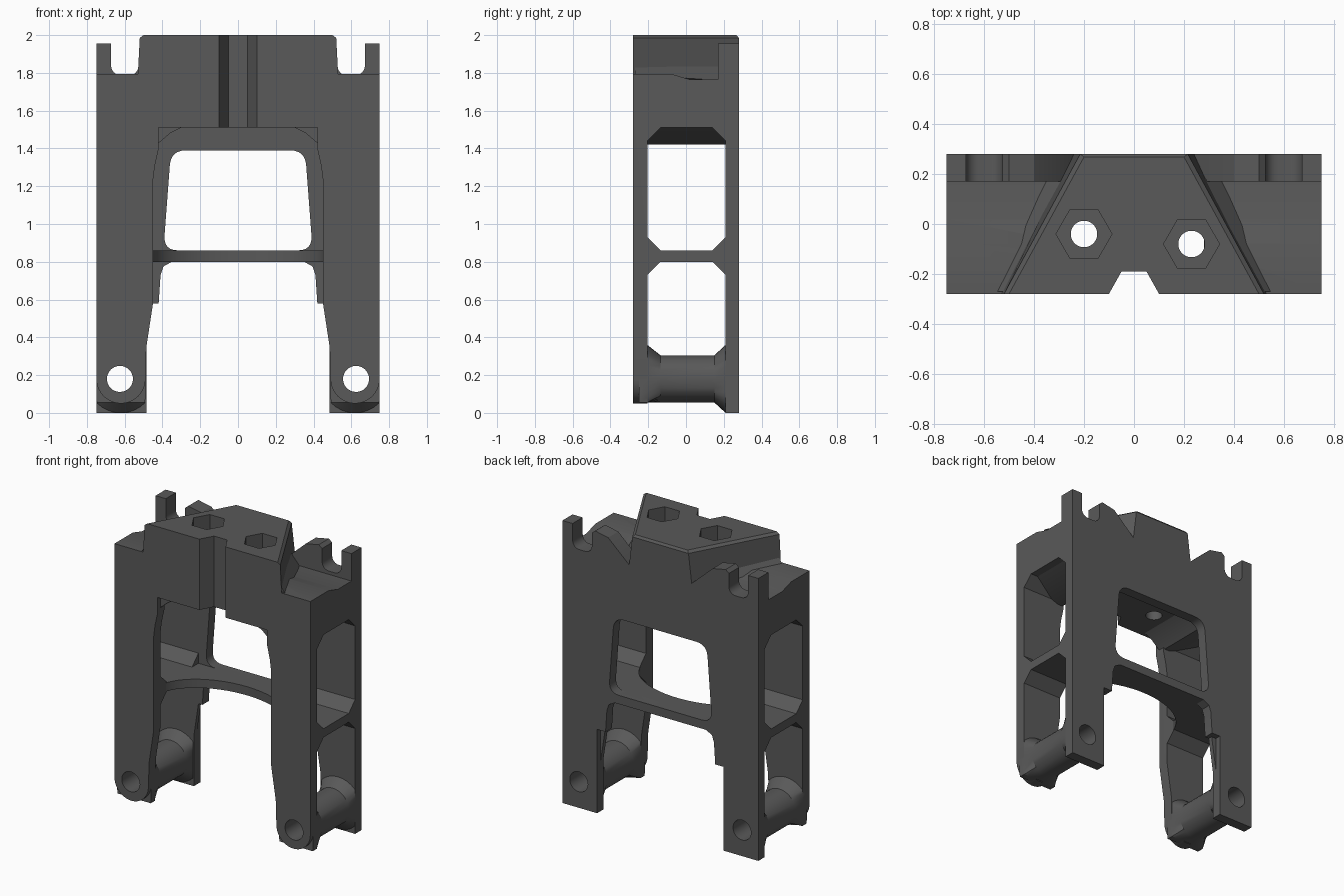
import bpy, bmesh, math
from mathutils import Vector

default = bpy.data.objects.get("Cube")
if default:
    bpy.data.objects.remove(default, do_unlink=True)

gray = bpy.data.materials.new("dark gray")
gray.use_nodes = True
gray.diffuse_color = (0.1, 0.1, 0.1, 1)
gray.node_tree.nodes["Principled BSDF"].inputs["Base Color"].default_value = (0.1, 0.1, 0.1, 1)
parts = []


def loft(name, rings):
    """Closed solid through rings of equal point count."""
    bm = bmesh.new()
    loops = [[bm.verts.new(p) for p in ring] for ring in rings]
    n = len(loops[0])
    for a, b in zip(loops, loops[1:]):
        for i in range(n):
            j = (i + 1) % n
            bm.faces.new((a[i], a[j], b[j], b[i]))
    bm.faces.new(loops[0])
    bm.faces.new(loops[-1])
    bmesh.ops.recalc_face_normals(bm, faces=bm.faces)
    mesh = bpy.data.meshes.new(name)
    bm.to_mesh(mesh)
    bm.free()
    mesh.materials.append(gray)
    obj = bpy.data.objects.new(name, mesh)
    bpy.context.collection.objects.link(obj)
    parts.append(obj)
    return obj


def prism(name, pts, axis, start, end):
    """Extrude a flat profile along one axis."""
    place = {"x": lambda u, v, t: (t, u, v),
             "y": lambda u, v, t: (u, t, v),
             "z": lambda u, v, t: (u, v, t)}[axis]
    return loft(name, [[place(u, v, t) for u, v in pts] for t in (start, end)])


def arc(cx, cy, r, a0, a1, n):
    angles = [math.radians(a0 + (a1 - a0) * i / n) for i in range(n + 1)]
    return [(cx + r * math.cos(a), cy + r * math.sin(a)) for a in angles]


def circle(cx, cy, r, n=32):
    return arc(cx, cy, r, 0, 360, n)[:-1]


def soften(pts, r, n):
    """Round (or with n=1 chamfer) every corner of a profile."""
    out = []
    for i, p in enumerate(pts):
        p = Vector(p)
        a = p + (Vector(pts[i - 1]) - p).normalized() * r
        b = p + (Vector(pts[(i + 1) % len(pts)]) - p).normalized() * r
        for k in range(n + 1):
            t = k / n
            out.append(tuple(a * (1 - t) ** 2 + p * 2 * t * (1 - t) + b * t * t))
    return out


def mirrored(half):
    return half + [(-u, v) for u, v in reversed(half) if abs(u) > 1e-6]


def side(pts, s):
    return [(s * u, v) for u, v in pts]


def cut(targets, cutter):
    for obj in targets:
        mod = obj.modifiers.new("cut", "BOOLEAN")
        mod.operation, mod.solver, mod.object = "DIFFERENCE", "EXACT", cutter
        bpy.context.view_layer.update()
        graph = bpy.context.evaluated_depsgraph_get()
        mesh = bpy.data.meshes.new_from_object(obj.evaluated_get(graph))
        obj.modifiers.clear()
        obj.data = mesh
    parts.remove(cutter)
    bpy.data.objects.remove(cutter, do_unlink=True)


# Back plate with its window
plate_half = [(0, 1.78), (0.75, 1.78), (0.75, 0), (0.485, 0), (0.485, 0.58),
              (0.42, 0.58), (0.41, 0.73), (0.395, 0.775), (0.35, 0.80), (0, 0.80)]
back_plate = prism("back_plate", mirrored(plate_half), "y", 0.21, 0.28)
window = [(-0.395, 0.86), (0.395, 0.86), (0.355, 1.39), (-0.355, 1.39)]
cut([back_plate], prism("window_cutter", soften(window, 0.08, 6), "y", 0.1, 0.4))

# Cross web with an arched front edge
arch = [(0.46 * math.sin(math.radians(a)), 0.1 - 0.31 * (1 - math.cos(math.radians(a))))
        for a in range(0, 91, 6)]
prism("cross_web", mirrored(arch + [(0.46, 0.25)]), "z", 0.80, 0.86)

# Upper body, full width, dipping toward the rear
body = prism("upper_body", [(-0.28, 1.51), (0.28, 1.51), (0.28, 1.765), (0.02, 1.765),
                            (-0.08, 1.795), (-0.28, 1.795)], "x", -0.75, 0.75)

# Tapered top block
rings = []
for front, back, inset, z in ((0.535, 0.25, 0, 1.7), (0.52, 0.215, 0, 1.985),
                              (0.5, 0.2, 0.012, 2.0)):
    rings.append([(-front, -0.28, z), (front, -0.28, z),
                  (back, 0.28 - inset, z), (-back, 0.28 - inset, z)])
block = loft("top_block", rings)

# Front notch, bolt holes and hexagonal nut pockets
notch = [(-0.106, -0.29), (0.106, -0.29), (0.05, -0.19), (-0.05, -0.19)]
cut([body, block], prism("notch_cutter", notch, "z", 1.4, 2.1))
for x, y in ((-0.2, -0.04), (0.23, -0.08)):
    cut([body, block], prism("bolt_cutter", circle(x, y, 0.053), "z", 1.4, 2.1))
    cut([block], prism("nut_cutter", circle(x, y, 0.112, 6), "z", 1.88, 2.1))

foot_x, foot_z = 0.62, 0.18
for s, tag in ((1, "left"), (-1, "right")):
    # Leg with a rounded foot and two side windows
    outline = ([(0.75, 1.6)] + arc(foot_x, foot_z, 0.13, 0, -180, 20) +
               [(0.485, 0.35), (0.45, 0.58), (0.45, 1.23), (0.44, 1.31), (0.42, 1.4), (0.42, 1.6)])
    leg = prism(tag + "_leg", side(outline, s), "y", -0.28, 0.24)
    upper = soften([(-0.205, 0.86), (0.21, 0.86), (0.21, 1.51), (-0.205, 1.51)], 0.07, 1)
    cut([leg], prism("upper_cutter", upper, "x", s * 0.3, s * 0.9))
    lower = [(-0.205, -0.1), (0.21, -0.1), (0.21, 0.73), (0.14, 0.8), (-0.135, 0.8), (-0.205, 0.73)]
    cut([leg], prism("lower_cutter", lower, "x", s * 0.3, s * 0.9))

    # Foot tube flaring into the front wall and the back plate
    tube_rings = []
    for y, r, floor in ((-0.25, 0.18, 0.055), (-0.205, 0.18, 0.055), (-0.135, 0.125, 0.055),
                        (0.15, 0.125, 0.055), (0.21, 0.18, 0), (0.24, 0.18, 0)):
        tube_rings.append([(s * min(max(x, 0.49), 0.75), y, max(z, floor))
                           for x, z in circle(foot_x, foot_z, r)])
    tube = loft(tag + "_foot_tube", tube_rings)
    cut([leg, tube, back_plate],
        prism("pin_cutter", circle(s * 0.625, 0.18, 0.069), "y", -0.5, 0.5))

    # Ceiling ridge over the leg
    ridge = [(0.28, 1.52), (0.36, 1.48), (0.43, 1.42), (0.47, 1.42), (0.72, 1.52)]
    prism(tag + "_ceiling_ridge", side(ridge, s), "y", -0.25, 0.24)

    # Rear prongs around an open round-bottomed slot
    prongs = ([(0.2, 1.7), (0.24, 1.785), (0.4, 1.93), (0.5, 1.95), (0.525, 1.93)] +
              arc(0.575, 1.838, 0.05, 180, 270, 6) + arc(0.622, 1.838, 0.05, 270, 360, 6) +
              [(0.672, 1.955), (0.75, 1.955), (0.75, 1.7)])
    prism(tag + "_prongs", side(prongs, s), "y", 0.17, 0.28)

    # Sloped fillet between block and shoulder
    fillet = [(0.55, -0.27, 1.79), (0.5, -0.27, 1.86), (0.4, -0.27, 1.75)]
    rear = [(0.35, 0.18, 1.76), (0.27, 0.18, 1.85), (0.2, 0.18, 1.75)]
    loft(tag + "_fillet", [[(s * x, y, z) for x, y, z in ring] for ring in (fillet, rear)])

# Smooth the rounds, keep the edges crisp
bpy.ops.object.select_all(action="DESELECT")
for obj in parts:
    obj.select_set(True)
bpy.context.view_layer.objects.active = parts[0]
bpy.ops.object.shade_smooth_by_angle(angle=math.radians(25))
